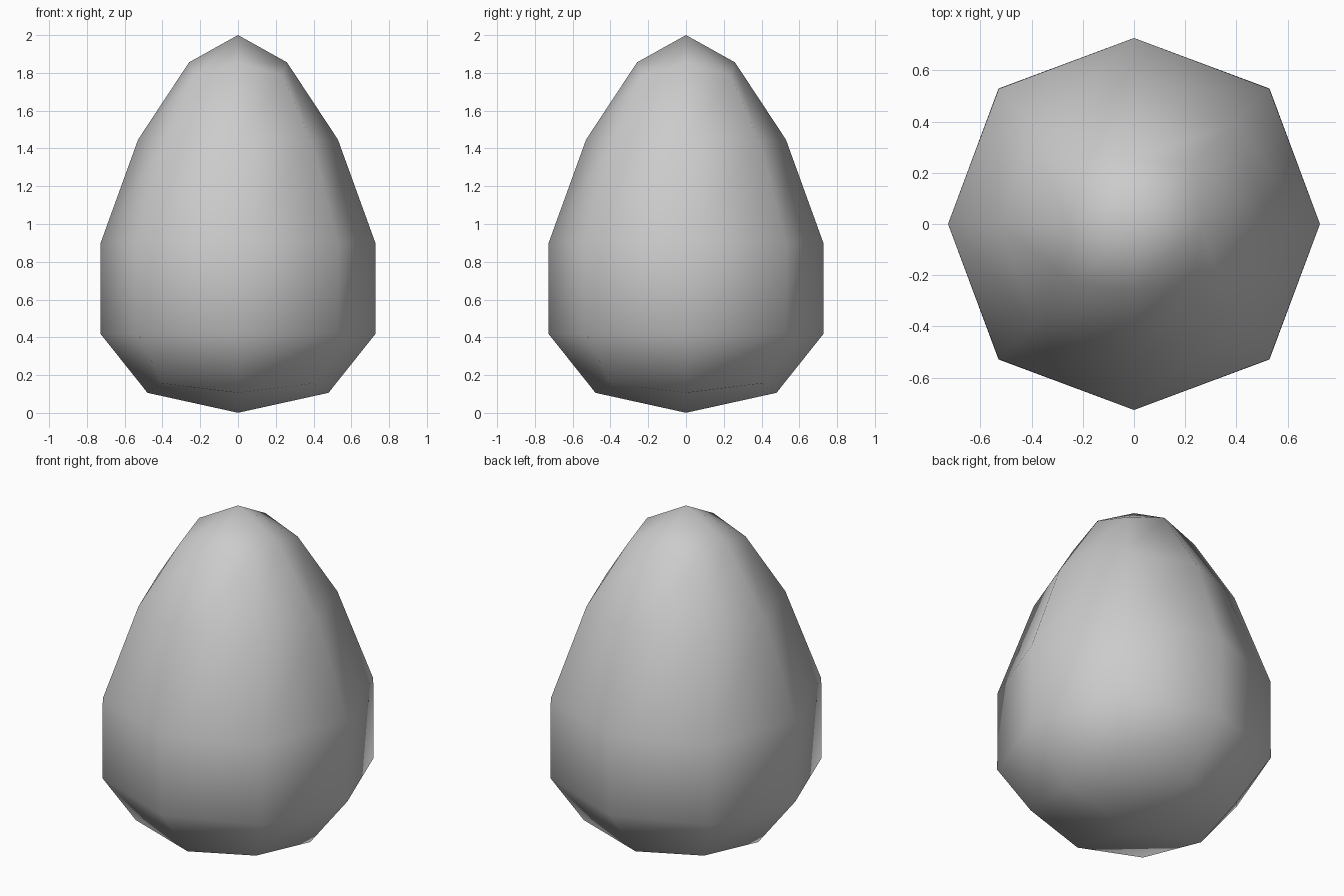
import bpy, bmesh

cube = bpy.data.objects.get("Cube")
if cube:
    bpy.data.objects.remove(cube, do_unlink=True)

# Plain grey shell material
GREY = (0.6, 0.6, 0.6, 1)
mat = bpy.data.materials.new("shell grey")
mat.use_nodes = True
mat.diffuse_color = GREY
mat.node_tree.nodes["Principled BSDF"].inputs["Base Color"].default_value = GREY

# Cage: three stacked squares (half width, height), rounded by subdivision
LEVELS = [(0.722, -0.073), (0.953, 0.845), (0.223, 2.101)]
CORNERS = [(-1, -1), (1, -1), (1, 1), (-1, 1)]

bm = bmesh.new()
rings = [[bm.verts.new((x * w, y * w, z)) for x, y in CORNERS] for w, z in LEVELS]
for low, high in zip(rings, rings[1:]):
    for i in range(4):
        j = (i + 1) % 4
        bm.faces.new((low[i], low[j], high[j], high[i]))
bm.faces.new(rings[0][::-1])
bm.faces.new(rings[-1])
for face in bm.faces:
    face.smooth = True

mesh = bpy.data.meshes.new("egg")
bm.to_mesh(mesh)
bm.free()
mesh.materials.append(mat)

# Egg body
egg = bpy.data.objects.new("egg", mesh)
bpy.context.collection.objects.link(egg)
sub = egg.modifiers.new("rounding", 'SUBSURF')
sub.levels = sub.render_levels = 1
